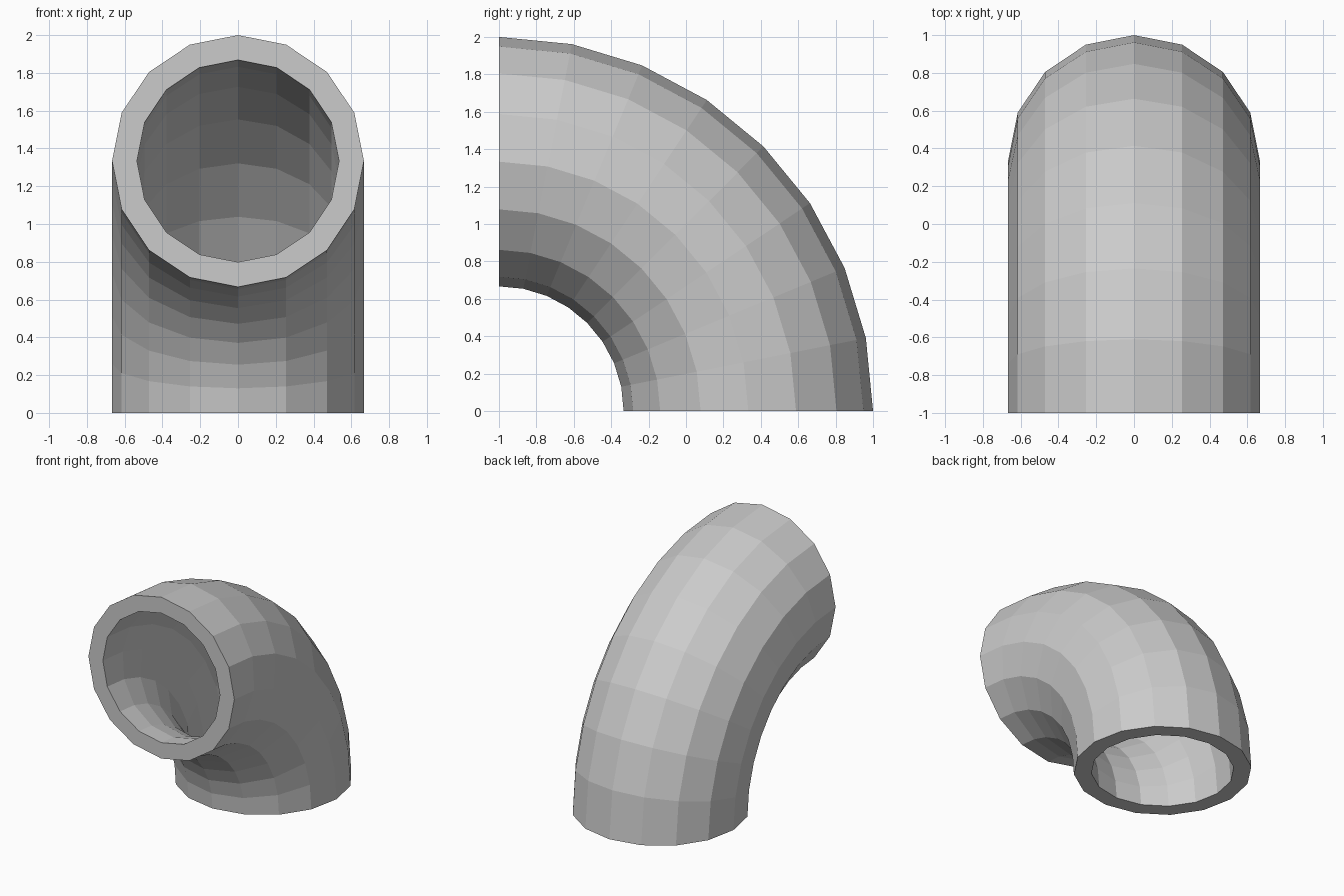
import bpy, bmesh
from math import sin, cos, pi

if "Cube" in bpy.data.objects:
    bpy.data.objects.remove(bpy.data.objects["Cube"])

SIDES, STEPS = 16, 8                  # facets round the pipe, segments along the bend
BEND, OUTER, INNER = 4 / 3, 2 / 3, 0.535

bm = bmesh.new()


def ring(radius, a):
    """One cross-section of the pipe, at angle a round the bend axis (y=-1, z=0)."""
    verts = []
    for i in range(SIDES):
        t = 2 * pi * i / SIDES
        r = BEND + radius * cos(t)
        verts.append(bm.verts.new((radius * sin(t), -1 + r * cos(a), r * sin(a))))
    return verts


def bridge(a, b):
    for i in range(SIDES):
        j = (i + 1) % SIDES
        bm.faces.new((a[i], a[j], b[j], b[i]))


# Outer and inner walls
angles = [pi / 2 * k / STEPS for k in range(STEPS + 1)]
outer = [ring(OUTER, a) for a in angles]
inner = [ring(INNER, a) for a in angles]
for k in range(STEPS):
    bridge(outer[k], outer[k + 1])
    bridge(inner[k + 1], inner[k])

# Flat rims at both open ends
bridge(inner[0], outer[0])
bridge(outer[-1], inner[-1])

bmesh.ops.recalc_face_normals(bm, faces=bm.faces)
mesh = bpy.data.meshes.new("pipe_elbow")
bm.to_mesh(mesh)
bm.free()
bpy.context.collection.objects.link(bpy.data.objects.new("pipe_elbow", mesh))
